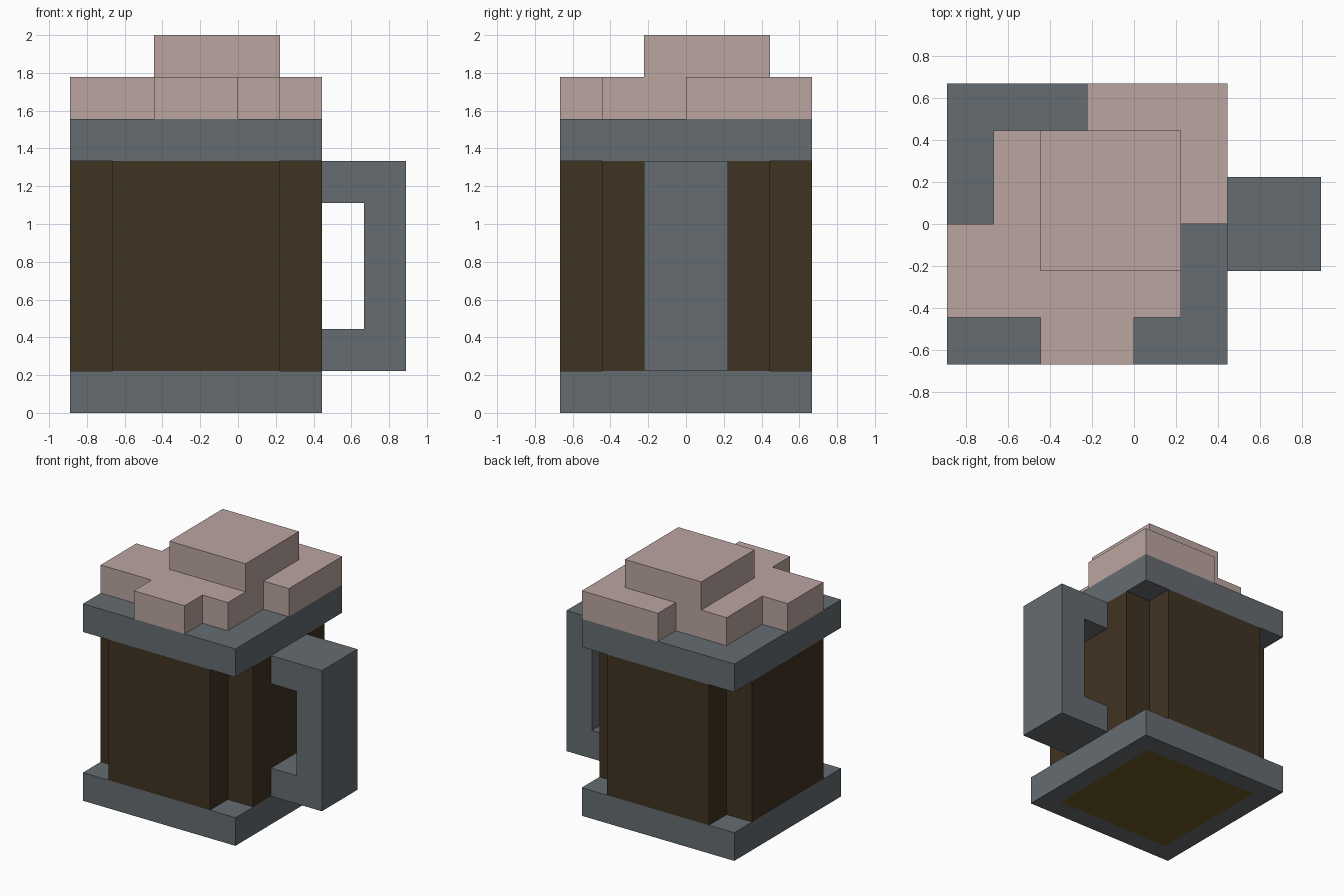
import bpy, bmesh
from mathutils import Vector

if "Cube" in bpy.data.objects:
    bpy.data.objects.remove(bpy.data.objects["Cube"])

U = 2 / 9                      # block unit: the mug is 9 units tall
OFF = Vector((-4, -3, 0))      # grid corner of the mug, in units


def material(name, rgb):
    m = bpy.data.materials.new(name)
    m.diffuse_color = (*rgb, 1)
    m.use_nodes = True
    m.node_tree.nodes["Principled BSDF"].inputs["Base Color"].default_value = m.diffuse_color
    return m


GREY = material("grey_metal", (0.130, 0.150, 0.165))
BROWN = material("dark_brown", (0.051, 0.033, 0.016))
FOAM = material("pink_foam", (0.497, 0.376, 0.356))
AMBER = material("amber_brown", (0.147, 0.105, 0.021))


def prism(name, outline, lo, hi, mats, axis="z", inset_bottom=False):
    """Extrude an outline (in block units) along z, or along y for an x-z outline."""
    def place(a, b, c):
        return (Vector((a, b, c) if axis == "z" else (a, c, b)) + OFF) * U
    bm = bmesh.new()
    face = bm.faces.new([bm.verts.new(place(a, b, lo)) for a, b in outline])
    moved = bmesh.ops.extrude_face_region(bm, geom=[face])["geom"]
    bmesh.ops.translate(bm, verts=[g for g in moved if isinstance(g, bmesh.types.BMVert)],
                        vec=place(0, 0, hi) - place(0, 0, lo))
    bmesh.ops.recalc_face_normals(bm, faces=bm.faces)
    if inset_bottom:
        bottom = min(bm.faces, key=lambda f: f.calc_center_median().z)
        bmesh.ops.inset_region(bm, faces=[bottom], thickness=U)
        bottom.material_index = 1
    mesh = bpy.data.meshes.new(name)
    bm.to_mesh(mesh)
    bm.free()
    for m in mats:
        mesh.materials.append(m)
    obj = bpy.data.objects.new(name, mesh)
    bpy.context.collection.objects.link(obj)
    return obj


def rect(x0, y0, x1, y1):
    return [(x0, y0), (x1, y0), (x1, y1), (x0, y1)]


# Base plate with a coloured panel underneath, and the matching rim
prism("base", rect(0, 0, 6, 6), 0, 1, [GREY, AMBER], inset_bottom=True)
prism("rim", rect(0, 0, 6, 6), 6, 7, [GREY])

# Body with notched corners
prism("body", [(1, 0), (5, 0), (5, 1), (6, 1), (6, 5), (5, 5),
               (5, 6), (1, 6), (1, 5), (0, 5), (0, 1), (1, 1)], 1, 6, [BROWN])

# C-shaped handle, outline in x-z
prism("handle", [(6, 1), (8, 1), (8, 6), (6, 6), (6, 5), (7, 5), (7, 2), (6, 2)],
      2, 4, [GREY], axis="y")

# Irregular foam layer and the block on top of it
prism("foam_layer", [(0, 1), (2, 1), (2, 0), (4, 0), (4, 1), (5, 1), (5, 3),
                     (6, 3), (6, 6), (3, 6), (3, 5), (1, 5), (1, 3), (0, 3)], 7, 8, [FOAM])
prism("foam_top", rect(2, 2, 5, 5), 8, 9, [FOAM])
